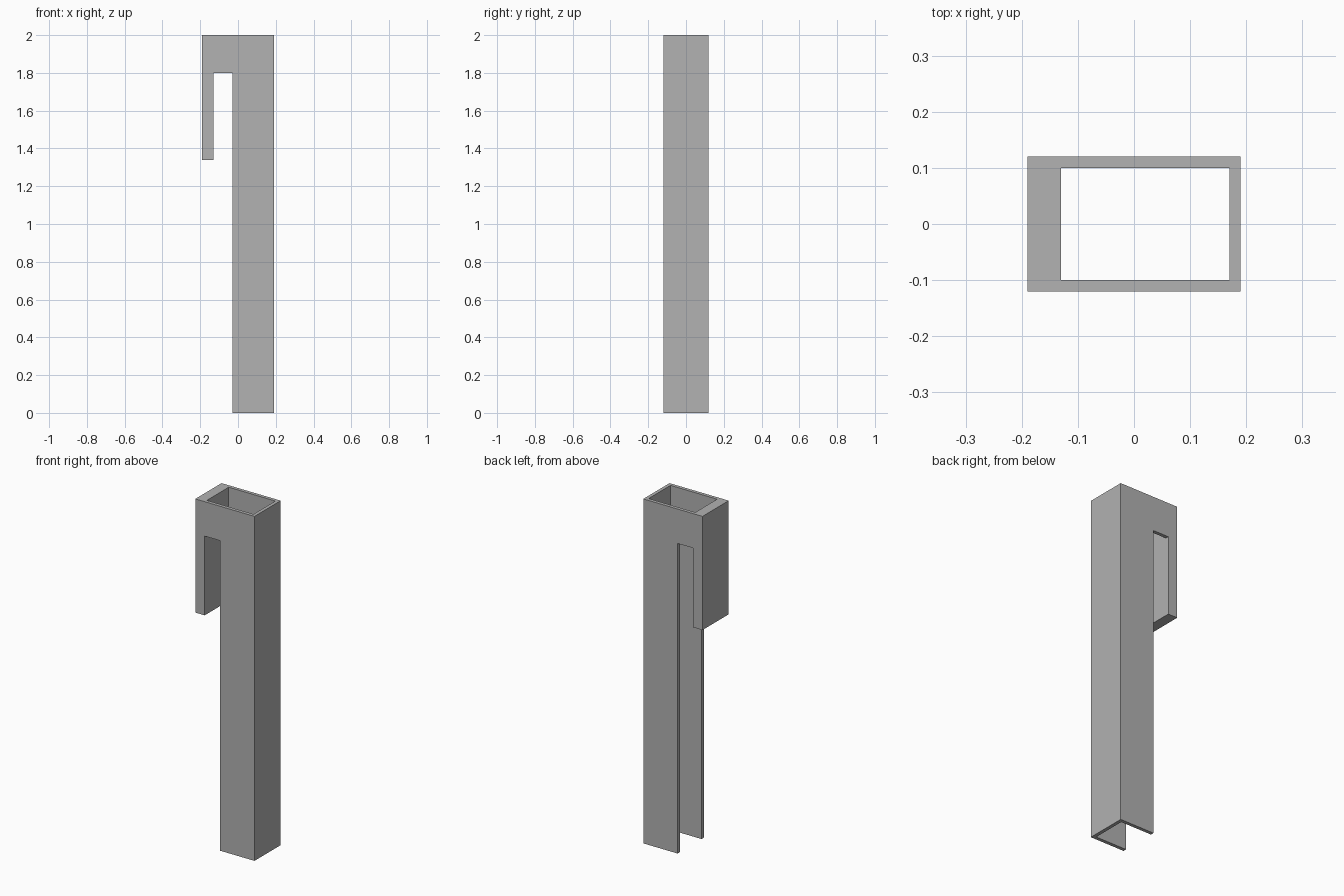
import bpy
import bmesh

cube = bpy.data.objects.get("Cube")
if cube:
    bpy.data.objects.remove(cube, do_unlink=True)

# Plain grey material
GREY = (0.445, 0.445, 0.445, 1)
grey = bpy.data.materials.new("plain grey")
grey.use_nodes = True
grey.diffuse_color = GREY
grey.node_tree.nodes["Principled BSDF"].inputs["Base Color"].default_value = GREY

# Wall planes: clip, slot, bore and back wall along x; side walls along y; heights along z
XS = (-0.19, -0.13, -0.03, 0.17, 0.19)
YS = (-0.12, -0.10, 0.10, 0.12)
ZS = (0, 1.34, 1.80, 2)
CLIP, SLOT, BORE, BACK = range(4)


def is_solid(i, j, k):
    """Whether one block between neighbouring planes belongs to the holder."""
    if not (0 <= i < 4 and 0 <= j < 3 and 0 <= k < 3):
        return False
    if i == CLIP:
        return k >= 1          # short clip wall
    if i == BACK:
        return True            # full-height back wall
    if j == 1:
        return False           # open bore
    return i == BORE or k == 2  # side walls, bridged over the slot


# One watertight shell: a face wherever a solid block meets empty space
bm = bmesh.new()
corners = {}


def corner(index):
    if index not in corners:
        i, j, k = index
        corners[index] = bm.verts.new((XS[i], YS[j], ZS[k]))
    return corners[index]


for cell in [(i, j, k) for i in range(4) for j in range(3) for k in range(3)]:
    if not is_solid(*cell):
        continue
    for axis in range(3):
        u, v = (axis + 1) % 3, (axis + 2) % 3
        for side in (0, 1):
            neighbour = list(cell)
            neighbour[axis] += 2 * side - 1
            if is_solid(*neighbour):
                continue
            loop = []
            for du, dv in ((0, 0), (1, 0), (1, 1), (0, 1)):
                p = list(cell)
                p[axis] += side
                p[u] += du
                p[v] += dv
                loop.append(corner(tuple(p)))
            bm.faces.new(loop if side else loop[::-1])

# Merge the flat areas into clean panels
bmesh.ops.dissolve_limit(bm, angle_limit=0.01, verts=bm.verts, edges=bm.edges)
bmesh.ops.recalc_face_normals(bm, faces=bm.faces)

mesh = bpy.data.meshes.new("clip_channel")
bm.to_mesh(mesh)
bm.free()
mesh.materials.append(grey)
channel = bpy.data.objects.new("clip_channel", mesh)
bpy.context.collection.objects.link(channel)
